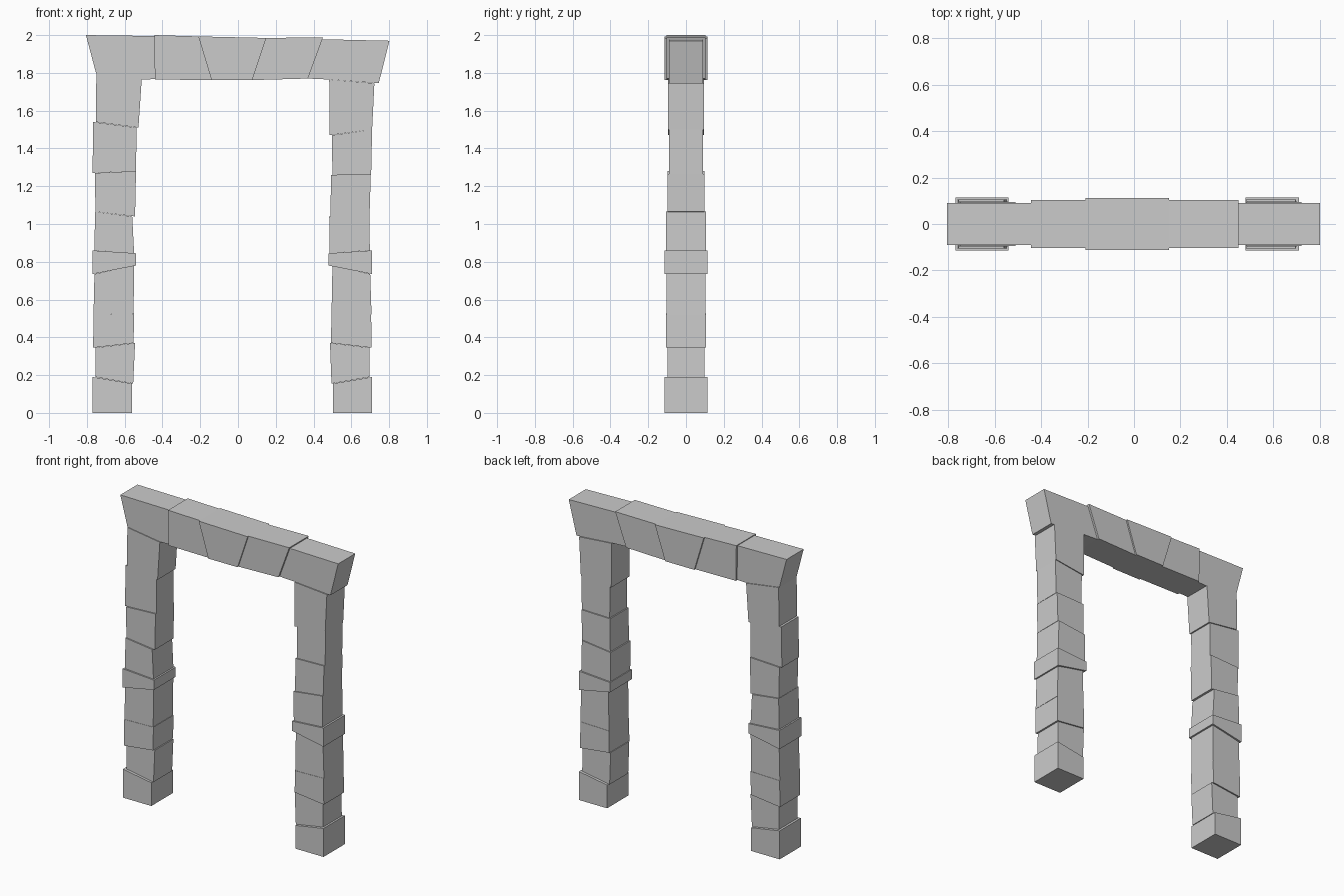
import bpy


def stone(name, profile, half_depth):
    """Extrude an x-z outline symmetrically along y into a closed stone."""
    n = len(profile)
    verts = [(x, s * half_depth, z) for s in (-1, 1) for x, z in profile]
    faces = [tuple(range(n)), tuple(range(2 * n - 1, n - 1, -1))]
    faces += [(i, i + n, (i + 1) % n + n, (i + 1) % n) for i in range(n)]
    mesh = bpy.data.meshes.new(name)
    mesh.from_pydata(verts, [], faces)
    obj = bpy.data.objects.new(name, mesh)
    bpy.context.collection.objects.link(obj)
    return obj


def pillar(name, courses):
    """Stack stones; each course: (outer/inner x at bottom, x at top, z of top edges)."""
    z0, z1 = 0.0, 0.0
    for i, (a, b, c, d, t0, t1) in enumerate(courses):
        stone(f"{name}_stone_{i + 1}", [(a, z0), (b, z1), (d, t1), (c, t0)], DEPTHS[i])
        z0, z1 = t0, t1


# half depth of each course, shared by both pillars
DEPTHS = [0.113, 0.098, 0.106, 0.104, 0.115, 0.105, 0.098, 0.09, 0.095]

# left pillar: left x, right x (bottom), left x, right x (top), left top z, right top z
pillar("left_pillar", [
    (-.77, -.56, -.77, -.56, .19, .155),
    (-.755, -.555, -.755, -.545, .345, .37),
    (-.767, -.553, -.765, -.55, .52, .525),
    (-.765, -.553, -.76, -.55, .735, .78),
    (-.77, -.54, -.77, -.54, .86, .845),
    (-.76, -.55, -.757, -.56, 1.065, 1.04),
    (-.755, -.545, -.757, -.54, 1.27, 1.28),
    (-.77, -.54, -.767, -.537, 1.54, 1.51),
    (-.752, -.527, -.75, -.51, 1.8, 1.765)])

# right pillar
pillar("right_pillar", [
    (.503, .71, .503, .71, .155, .19),
    (.495, .697, .487, .695, .37, .345),
    (.492, .707, .495, .705, .515, .52),
    (.495, .707, .5, .7, .78, .735),
    (.48, .71, .48, .71, .845, .86),
    (.485, .698, .483, .695, 1.04, 1.065),
    (.49, .697, .492, .703, 1.26, 1.265),
    (.5, .705, .497, .71, 1.47, 1.5),
    (.485, .71, .483, .722, 1.765, 1.745)])

# lintel stones
stone("lintel_left_corner", [(-.752, 1.8), (-.51, 1.765), (-.44, 1.767),
                             (-.44, 1.995), (-.805, 2.0)], 0.09)
stone("lintel_left", [(-.44, 1.765), (-.14, 1.762), (-.21, 1.993), (-.443, 2.0)][:2]
      + [(-.21, 1.993), (-.443, 2.0)], 0.103)
stone("lintel_keystone", [(-.14, 1.762), (.075, 1.762), (.15, 1.985), (-.21, 1.993)], 0.113)
stone("lintel_right", [(.075, 1.762), (.37, 1.77), (.45, 1.988), (.15, 1.985)], 0.103)
stone("lintel_right_corner", [(.37, 1.77), (.483, 1.765), (.745, 1.745),
                              (.802, 1.97), (.445, 1.978)], 0.09)
